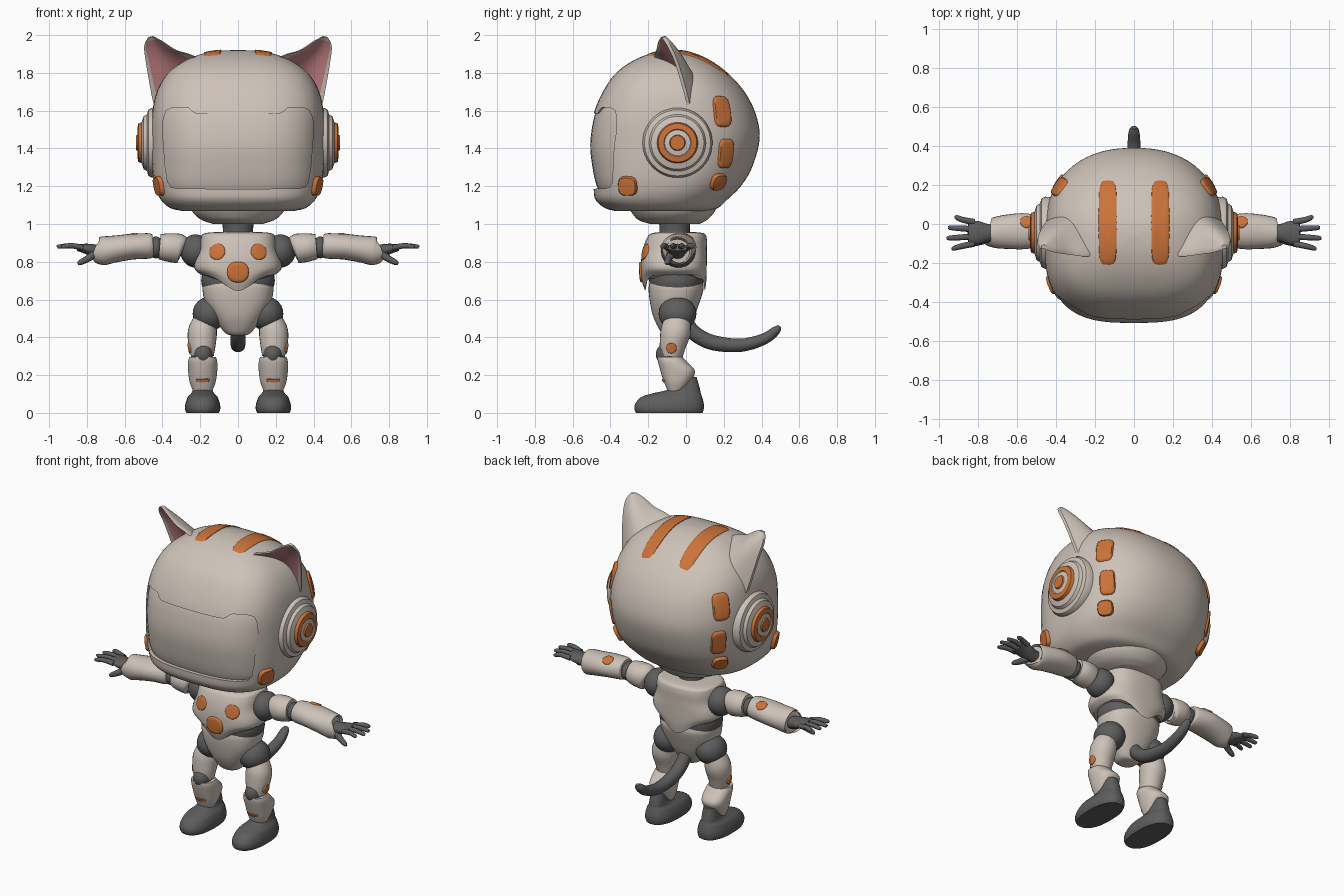
import bpy, bmesh
from math import sin, cos, pi, tau, exp, radians
from mathutils import Vector
from mathutils.bvhtree import BVHTree

cube = bpy.data.objects.get("Cube")
if cube:
    bpy.data.objects.remove(cube, do_unlink=True)


def material(name, color):
    mat = bpy.data.materials.new(name)
    mat.use_nodes = True
    mat.diffuse_color = (*color, 1)
    for node in mat.node_tree.nodes:
        if node.type == "BSDF_PRINCIPLED":
            node.inputs["Base Color"].default_value = (*color, 1)
    return mat


WHITE = material("warm white shell", (.61, .54, .48))
ORANGE = material("orange", (.6, .17, .04))
DARK = material("dark grey joints", (.11, .11, .11))
PINK = material("inner ear pink", (.6, .24, .25))


def shade(mesh):
    mesh.shade_smooth()
    mesh.set_sharp_from_angle(angle=radians(40))


def build(name, rings, mats, mirror=False, paint=None):
    """Skin a stack of equal rings; paint(ring, segment) picks the material."""
    bm = bmesh.new()
    grid = [[bm.verts.new(p) for p in ring] for ring in rings]
    n = len(grid[0])
    for k in range(len(grid) - 1):
        a, b = grid[k], grid[k + 1]
        for i in range(n):
            j = (i + 1) % n
            face = bm.faces.new((a[i], a[j], b[j], b[i]))
            face.material_index = paint(k, i) if paint else 0
    for ring in (grid[0][::-1], grid[-1]):
        if max((v.co - ring[0].co).length for v in ring) > 1e-4:
            bm.faces.new(ring)
    bmesh.ops.remove_doubles(bm, verts=bm.verts, dist=1e-5)
    bmesh.ops.recalc_face_normals(bm, faces=bm.faces)
    mesh = bpy.data.meshes.new(name)
    bm.to_mesh(mesh)
    bm.free()
    for mat in mats:
        mesh.materials.append(mat)
    shade(mesh)
    obj = bpy.data.objects.new(name, mesh)
    bpy.context.collection.objects.link(obj)
    if mirror:
        mod = obj.modifiers.new("Mirror", "MIRROR")
        mod.use_mirror_merge = False
    return obj


def spline(rows, sub=5):
    """Smooth curve through rows of numbers."""
    out = []
    for k in range(len(rows) - 1):
        p0, p1, p2 = rows[max(k - 1, 0)], rows[k], rows[k + 1]
        p3 = rows[min(k + 2, len(rows) - 1)]
        for s in range(sub):
            t = s / sub
            out.append([b + .5 * t * (c - a + t * (2*a - 5*b + 4*c - d + t * (3*(b - c) + d - a)))
                        for a, b, c, d in zip(p0, p1, p2, p3)])
    return out + [list(rows[-1])]


def loft(name, rows, mat, nf=2.4, nb=2.4, cx=0, segs=48, warp=None, mirror=False):
    """Rows of (z, half width, front y, back y) with rounded-square sections."""
    rings = []
    for z, w, yf, yb in spline(rows):
        ring = []
        for i in range(segs):
            c, s = cos(tau * i / segs), sin(tau * i / segs)
            n = nf if s < 0 else nb
            r = (abs(c) ** n + abs(s) ** n) ** (-1 / n)
            p = Vector((cx + w * r * c, (yf + yb) / 2 + (yb - yf) / 2 * r * s, z))
            ring.append(warp(p) if warp else p)
        rings.append(ring)
    return build(name, rings, [mat], mirror)


def tube(name, rows, mat, ref=(0, 0, 1), segs=24, mirror=True):
    """Rows of (x, y, z, radius across, radius along ref)."""
    rows = spline(rows)
    rings = []
    for k, row in enumerate(rows):
        t = Vector(rows[min(k + 1, len(rows) - 1)][:3]) - Vector(rows[max(k - 1, 0)][:3])
        u = t.cross(Vector(ref)).normalized()
        v = u.cross(t).normalized()
        rings.append([Vector(row[:3]) + u * row[3] * cos(tau * i / segs) + v * row[4] * sin(tau * i / segs)
                      for i in range(segs)])
    return build(name, rings, [mat], mirror)


def ball(name, centre, radii, mat, mirror=True):
    rings = []
    for k in range(17):
        a = pi * k / 16
        rings.append([Vector(centre) + Vector((radii[0] * sin(a) * cos(b), radii[1] * sin(a) * sin(b),
                                               -radii[2] * cos(a)))
                      for b in (tau * i / 32 for i in range(32))])
    return build(name, rings, [mat], mirror)


def patch(name, target, point, w, h, n=2, lift=.006, normal=None, mirror=True):
    """Thin orange plate that hugs the surface of target."""
    mesh = target.data
    tree = BVHTree.FromPolygons([v.co for v in mesh.vertices], [p.vertices for p in mesh.polygons])
    loc, nrm, *_ = tree.find_nearest(Vector(point))
    nrm = Vector(normal) if normal else nrm
    up = Vector((0, 1, 0)) if abs(nrm.z) > .9 else Vector((0, 0, 1))
    u = up.cross(nrm).normalized()
    v = nrm.cross(u)
    rings = []
    for scale, raise_by in ((1.08, -.008), (1, lift * .7), (.93, lift), (.7, lift), (.4, lift), (0, lift)):
        ring = []
        for i in range(40):
            c, s = cos(tau * i / 40), sin(tau * i / 40)
            r = scale / 2 * (abs(c) ** n + abs(s) ** n) ** (-1 / n)
            p = loc + u * w * r * c + v * h * r * s
            hit = tree.ray_cast(p + nrm * .2, -nrm)[0]
            ring.append((hit or p) + nrm * raise_by)
        rings.append(ring)
    return build(name, rings, [ORANGE], mirror)


# Helmet head with a recessed visor
head = loft("head", [(1.07, .3, -.38, .12), (1.085, .36, -.43, .17), (1.13, .41, -.48, .22),
                     (1.2, .44, -.49, .29), (1.3, .455, -.5, .35), (1.45, .46, -.505, .39),
                     (1.58, .455, -.49, .37), (1.7, .43, -.44, .31), (1.8, .37, -.37, .22),
                     (1.87, .27, -.27, .12), (1.91, .15, -.16, .02), (1.922, 0, -.06, -.06)],
            WHITE, 3, 2.3, segs=72)

# Raised orange markings on the head
patch("crown_stripes", head, (.137, .01, 1.92), .09, .42, 5, normal=(0, 0, 1))
patch("upper_cheek_plates", head, (.4, .2, 1.6), .1, .16, 4, .012)
patch("middle_cheek_plates", head, (.42, .24, 1.365), .09, .15, 4, .012)
patch("lower_cheek_studs", head, (.4, .2, 1.2), .09, .09, 3, .02)
patch("jaw_studs", head, (.42, -.31, 1.2), .1, .1, 3, .02)

# Visor opening cut through the helmet
half = [(0, 1.585), (.22, 1.585), (.235, 1.59), (.26, 1.613), (.28, 1.618), (.35, 1.615), (.38, 1.6),
        (.395, 1.56), (.4, 1.5), (.385, 1.3), (.372, 1.22), (.355, 1.195), (.32, 1.188), (0, 1.185)]
outline = half + [(-x, z) for x, z in half[-2:0:-1]]
cutter = build("visor_cutter", [[Vector((x, y, z)) for x, z in outline] for y in (-.7, -.2)], [WHITE])
cutter.hide_render = True
cut = head.modifiers.new("Visor", "BOOLEAN")
cut.object, cut.operation, cut.solver = cutter, "DIFFERENCE", "EXACT"
bpy.context.view_layer.update()
cut_mesh = bpy.data.meshes.new_from_object(head.evaluated_get(bpy.context.evaluated_depsgraph_get()))
head.modifiers.clear()
head.data = cut_mesh
shade(cut_mesh)
bpy.data.objects.remove(cutter, do_unlink=True)
loft("visor", [(1.12, .38, -.43, .2), (1.2, .425, -.472, .27), (1.3, .44, -.495, .33),
               (1.42, .447, -.507, .37), (1.55, .445, -.49, .355), (1.63, .43, -.46, .32),
               (1.7, .4, -.41, .28)], WHITE, 3, 2.3, segs=72)
loft("head_base", [(1.0, .13, -.19, .07), (1.02, .19, -.25, .11), (1.05, .23, -.28, .14),
                   (1.08, .25, -.3, .16)], WHITE, 2, 2)

# Cat ears: rows hold outer edge, inner edge and depth of the shell
ear_rows = spline([(.43, .02, 1.58, .18, -.16, 1.86, .14), (.455, 0, 1.68, .25, -.16, 1.895, .11),
                   (.485, -.05, 1.85, .33, -.15, 1.92, .07), (.495, -.09, 1.94, .4, -.14, 1.965, .035),
                   (.475, -.12, 1.988, .45, -.125, 1.992, .008)])
back_way = Vector((-.2, .9, .2))
M = 12
ear_rings = []
for row in ear_rows:
    outer, inner, depth = Vector(row[:3]), Vector(row[3:6]), row[6]
    back = [inner.lerp(outer, i / M) + back_way * (depth * sin(pi * i / M) + .01) for i in range(M + 1)]
    front = [inner.lerp(outer, i / M) + back_way * (depth * .6 * sin(pi * i / M) - .008)
             for i in range(M, -1, -1)]
    ear_rings.append(back + front)
build("ears", ear_rings, [WHITE, PINK], True,
      lambda k, i: int(M + 2 <= i < 2 * M and k < len(ear_rows) - 4))

# Round side discs with orange rings
profile = [(.18, .4), (.185, .455), (.175, .475), (.15, .482), (.14, .5), (.108, .51), (.102, .528),
           (.072, .533), (.068, .528), (.042, .532), (.038, .54), (0, .54)]
build("side_discs", [[Vector((x, -.045 + r * cos(tau * i / 48), 1.43 + r * sin(tau * i / 48)))
                      for i in range(48)] for r, x in profile],
      [WHITE, ORANGE], True, lambda k, i: int(k in (5, 6, 9, 10)))

# Torso
def bib(p):
    drop = min(max((.8 - p.z) / .065, 0), 1)
    p.z -= drop * .09 * exp(-(p.x / .1) ** 2)
    return p


loft("neck", [(.92, .09, -.15, .03), (.96, .08, -.14, .02), (1.03, .085, -.145, .025)], DARK, 2, 2)
chest = loft("chest", [(.735, .2, -.215, .1), (.76, .228, -.235, .108), (.8, .228, -.238, .11),
                       (.86, .205, -.23, .11), (.92, .197, -.21, .11), (.95, .18, -.185, .095),
                       (.958, .1, -.12, .03)], WHITE, 2.7, 2.7, warp=bib)
patch("chest_dots", chest, (.116, -.23, .857), .085, .085)
patch("belly_dot", chest, (0, -.24, .745), .11, .105, 2.4, .01, (0, -1, 0), False)
loft("waist", [(.64, .18, -.185, .085), (.7, .195, -.195, .09), (.78, .18, -.19, .09)], DARK)
loft("abdomen", [(.41, .03, -.1, -.02), (.425, .07, -.13, 0), (.5, .125, -.17, .04),
                 (.58, .172, -.19, .07), (.65, .188, -.198, .092), (.685, .185, -.195, .09)], WHITE)
tube("tail", [(0, 0, .47, .04, .04), (0, .06, .41, .04, .04), (0, .15, .37, .04, .04),
              (0, .29, .358, .037, .035), (0, .41, .39, .033, .03), (0, .475, .435, .027, .024),
              (0, .495, .46, .012, .01)], DARK, mirror=False)

# Arms
ball("shoulders", (.225, -.04, .857), (.08, .092, .088), DARK)
tube("arm_cores", [(.22, -.04, .865, .045, .045), (.45, -.04, .88, .045, .045),
                   (.72, -.045, .855, .04, .04)], DARK)
tube("upper_arms", [(.292, -.04, .865, .055, .06), (.31, -.04, .87, .075, .077),
                    (.37, -.04, .876, .08, .075), (.415, -.04, .88, .064, .066)], WHITE)
ball("elbows", (.435, -.04, .876), (.04, .06, .058), DARK)
forearms = tube("forearms", [(.45, -.04, .885, .06, .058), (.47, -.04, .884, .076, .067),
                             (.56, -.037, .88, .092, .068), (.65, -.04, .868, .088, .071),
                             (.72, -.045, .857, .078, .076), (.73, -.045, .856, .066, .064)], WHITE)
patch("forearm_dots", forearms, (.55, .02, .95), .065, .065)

# Hands
tube("palms", [(.7, -.045, .85, .04, .038), (.75, -.045, .856, .045, .036),
               (.8, -.045, .868, .06, .028), (.85, -.045, .876, .058, .018)], DARK)
for i, (finger, tip) in enumerate(zip(("little", "ring", "middle", "index"), (.92, .952, .958, .935))):
    y = .01 - i * .037
    fan = (1.5 - i) * .008
    tube(finger + "_fingers", [(.82, y, .874, .016, .015), (.88, y + fan, .885, .015, .014),
                               (tip - .01, y + 2 * fan, .88, .012, .011),
                               (tip, y + 2 * fan, .878, .005, .005)], DARK, segs=12)
tube("thumbs", [(.75, -.07, .85, .025, .025), (.79, -.09, .82, .019, .019),
                (.835, -.1, .796, .014, .014), (.848, -.1, .788, .005, .005)], DARK, segs=12)

# Legs
ball("hips", (.15, -.045, .525), (.09, .1, .09), DARK)
thighs = tube("thighs", [(.172, -.045, .495, .062, .07), (.188, -.055, .43, .077, .08),
                         (.19, -.07, .36, .072, .07), (.188, -.078, .3, .06, .06)], WHITE, (0, 1, 0))
patch("thigh_dots", thighs, (.27, -.08, .34), .055, .055)
ball("knees", (.185, -.095, .31), (.052, .065, .06), DARK)
shins = loft("shins", [(.11, .048, -.095, -.02), (.16, .068, -.115, .02), (.22, .077, -.135, .048),
                       (.27, .077, -.148, .005), (.295, .07, -.15, -.02)],
             WHITE, cx=.187, mirror=True)
patch("ankle_bands", shins, (.187, -.13, .168), .07, .018, 4)
loft("feet", [(0, .086, -.265, .088), (.02, .093, -.273, .094), (.05, .091, -.268, .094),
              (.085, .078, -.235, .085), (.105, .06, -.17, .078), (.13, .05, -.08, .073),
              (.19, .042, -.05, .056)], DARK, cx=.187, mirror=True)
